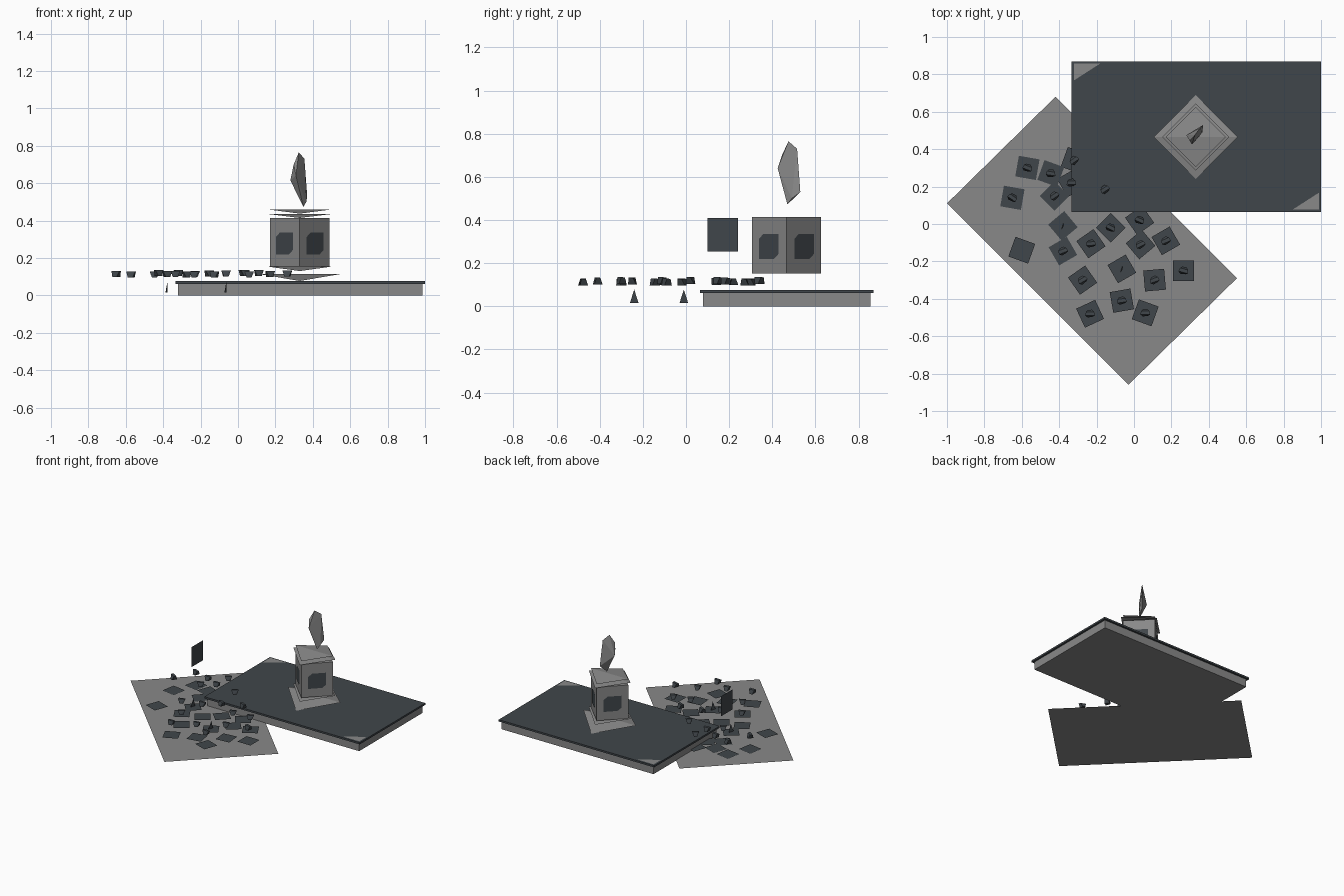
import bpy, bmesh, math, random
from mathutils import Vector, Matrix

if "Cube" in bpy.data.objects:
    bpy.data.objects.remove(bpy.data.objects["Cube"])

random.seed(4)


def material(name, rgb):
    m = bpy.data.materials.new(name)
    m.diffuse_color = (*rgb, 1)
    m.use_nodes = True
    m.node_tree.nodes["Principled BSDF"].inputs["Base Color"].default_value = m.diffuse_color
    return m


GREY = material("stone grey", (0.25, 0.25, 0.25))
DARK = material("dark slate", (0.051, 0.061, 0.069))


def mesh_object(name, verts, faces, mat):
    me = bpy.data.meshes.new(name)
    me.from_pydata(verts, [], faces)
    me.materials.append(mat)
    ob = bpy.data.objects.new(name, me)
    bpy.context.collection.objects.link(ob)
    return ob


def polygon(name, pts, mat):
    return mesh_object(name, pts, [list(range(len(pts)))], mat)


def box(name, center, size, mat, angle=0):
    bm = bmesh.new()
    bmesh.ops.create_cube(bm, size=1)
    bm.transform(Matrix.Translation(center) @ Matrix.Rotation(angle, 4, 'Z')
                 @ Matrix.Diagonal((*size, 1)))
    ob = mesh_object(name, [], [], mat)
    bm.to_mesh(ob.data)
    bm.free()
    return ob


def hull(name, pts, mat):
    bm = bmesh.new()
    for p in pts:
        bm.verts.new(p)
    out = bmesh.ops.convex_hull(bm, input=bm.verts[:])
    loose = [v for v in out["geom_interior"] if isinstance(v, bmesh.types.BMVert)]
    bmesh.ops.delete(bm, geom=loose, context='VERTS')
    bmesh.ops.recalc_face_normals(bm, faces=bm.faces[:])
    ob = mesh_object(name, [], [], mat)
    bm.to_mesh(ob.data)
    bm.free()
    return ob


# Ground sheet
polygon("ground_sheet", [(-1, 0.11, 0.004), (-0.03, -0.86, 0.004),
                         (0.55, -0.29, 0.004), (-0.42, 0.68, 0.004)], GREY)

# Platform: grey body, dark overhanging slab, grey corner inlays
box("platform_body", (0.333, 0.467, 0.0325), (1.305, 0.775, 0.065), GREY)
box("platform_slab", (0.333, 0.467, 0.069), (1.335, 0.805, 0.014), DARK)
for s in (1, -1):
    pts = [(0.333 + s * x, 0.467 + s * y, 0.078)
           for x, y in ((-0.655, 0.39), (-0.655, 0.30), (-0.515, 0.39))]
    polygon("corner_inlay", pts, GREY)

# Pedestal body, turned by 45 degrees
CX, CY = 0.33, 0.465
SIDE = 0.16 * math.sqrt(2)
box("pedestal_body", (CX, CY, 0.283), (SIDE, SIDE, 0.26), GREY, math.pi / 4)

# Folded square sheets above and below the pedestal body, ridge along x
for name, r, high, low in (("base_step", 0.225, 0.115, 0.077), ("base_step", 0.18, 0.155, 0.13),
                           ("cap_sheet", 0.18, 0.436, 0.414), ("cap_sheet", 0.16, 0.458, 0.437)):
    mesh_object(name, [(CX - r, CY, high), (CX, CY - r, low),
                       (CX + r, CY, high), (CX, CY + r, low)],
                [(0, 1, 2), (0, 2, 3)], GREY)

# Dark panel with two clipped corners on each pedestal side
outline = [(-0.064, -0.058), (0.035, -0.058), (0.064, -0.035),
           (0.064, 0.058), (-0.035, 0.058), (-0.064, 0.035)]
for k in range(4):
    rot = Matrix.Rotation(math.pi / 4 + k * math.pi / 2, 3, 'Z')
    pts = [rot @ Vector((u, -SIDE / 2 - 0.003, v)) + Vector((CX, CY, 0.277)) for u, v in outline]
    polygon("side_panel", pts, DARK)

# Floating crystal
hull("crystal", [(0.325, 0.475, 0.765), (0.355, 0.515, 0.73), (0.298, 0.445, 0.70),
                 (0.28, 0.475, 0.615), (0.31, 0.425, 0.64), (0.37, 0.53, 0.53),
                 (0.365, 0.49, 0.50), (0.35, 0.47, 0.472)], GREY)

# Floating upright plate
polygon("upright_plate", [(-0.47, 0.10, 0.255), (-0.47, 0.24, 0.255),
                          (-0.47, 0.24, 0.41), (-0.47, 0.10, 0.41)], DARK)

# Scattered tiles: x, y, turn; most carry a floating chip
TILES = [(-.57, .30, -10), (-.445, .27, -20), (-.65, .14, -10), (-.425, .15, 45),
         (-.38, -.01, 40), (-.38, -.145, 30), (-.60, -.14, -20), (-.23, -.105, 35),
         (-.125, -.02, 45), (.03, .02, 35), (.035, -.11, 40), (.17, -.09, 30),
         (.265, -.25, 0), (.11, -.30, 5), (-.065, -.24, 30), (-.275, -.30, 35),
         (-.065, -.41, 10), (-.235, -.48, 25), (.06, -.475, -20),
         (-.32, .34, -20), (-.335, .22, 30), (-.155, .185, 40)]
for i, (x, y, deg) in enumerate(TILES):
    rot = Matrix.Rotation(math.radians(deg), 3, 'Z')
    h = 0.056
    place = Vector((x, y, 0.011 + 0.0002 * i))
    polygon("tile", [rot @ Vector((a * h, b * h, 0)) + place
                     for a, b in ((-1, -1), (1, -1), (1, 1), (-1, 1))], DARK)
    if i in (4, 14):
        # Thin upright shard
        polygon("shard", [(x - 0.008, y - 0.02, 0.015), (x + 0.004, y + 0.02, 0.015),
                          (x + 0.004, y, 0.078)], DARK)
    elif i != 6:
        # Chip: long edge above, crossing edge below
        turn = Matrix.Rotation(random.uniform(-0.7, 0.7), 3, 'Z')
        z = 0.115 + random.uniform(-0.004, 0.006)
        corners = [(-.026, -.009, .016), (.026, -.009, .016), (.022, .010, .014),
                   (-.022, .010, .016), (-.013, -.020, -.016), (.013, -.016, -.016),
                   (.010, .022, -.016), (-.012, .020, -.016)]
        hull("chip", [turn @ Vector(c) + Vector((x, y, z)) for c in corners], DARK)
